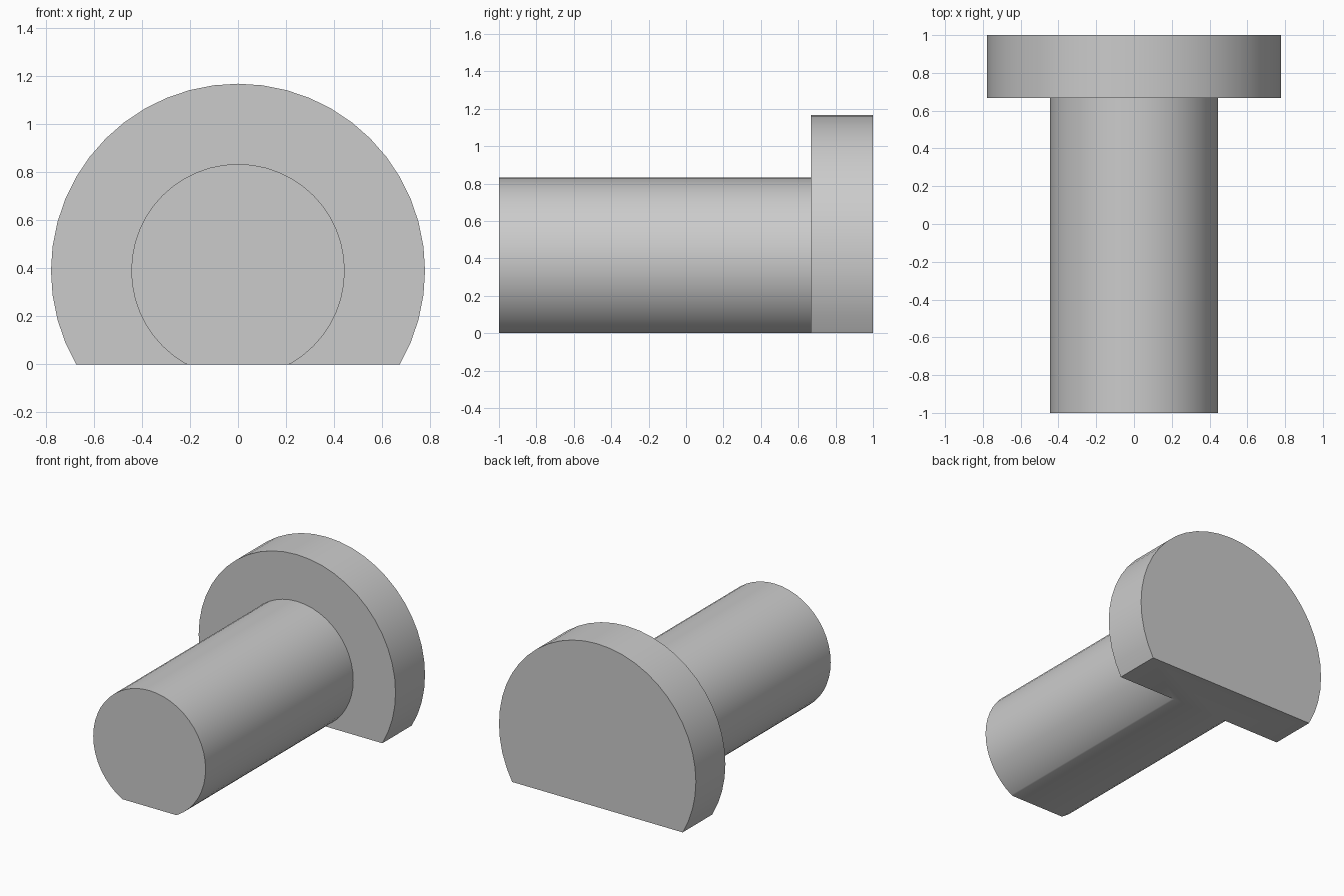
import bpy, bmesh, math
from mathutils import Vector

cube = bpy.data.objects.get("Cube")
if cube:
    bpy.data.objects.remove(cube, do_unlink=True)

AXIS_Z = 0.389
SHANK_R, HEAD_R = 0.444, 0.778
FRONT, SHOULDER, BACK = -1.0, 0.667, 1.0

# Plain grey metal
grey = bpy.data.materials.new("grey_metal")
colour = (0.6, 0.6, 0.6, 1)
grey.use_nodes = True
grey.diffuse_color = colour
grey.node_tree.nodes["Principled BSDF"].inputs["Base Color"].default_value = colour

# Stepped pin: half profile turned about the y axis
bm = bmesh.new()
profile = [(0, FRONT), (SHANK_R, FRONT), (SHANK_R, SHOULDER),
           (HEAD_R, SHOULDER), (HEAD_R, BACK), (0, BACK)]
verts = [bm.verts.new((0, y, AXIS_Z + r)) for r, y in profile]
edges = [bm.edges.new(pair) for pair in zip(verts, verts[1:])]
bmesh.ops.spin(bm, geom=verts + edges, cent=(0, 0, AXIS_Z), axis=(0, 1, 0),
               angle=math.tau, steps=48)
bmesh.ops.remove_doubles(bm, verts=bm.verts[:], dist=0.0005)

# Flat underside: slice at the ground and cap the cut
geom = bm.verts[:] + bm.edges[:] + bm.faces[:]
cut = bmesh.ops.bisect_plane(bm, geom=geom, plane_co=Vector((0, 0, 0)),
                             plane_no=Vector((0, 0, 1)), clear_inner=True)
rim = [e for e in cut["geom_cut"] if isinstance(e, bmesh.types.BMEdge)]
bmesh.ops.edgeloop_fill(bm, edges=rim)

# Merge the flat end faces
bmesh.ops.dissolve_limit(bm, angle_limit=math.radians(1),
                         verts=bm.verts[:], edges=bm.edges[:])
bmesh.ops.recalc_face_normals(bm, faces=bm.faces[:])

mesh = bpy.data.meshes.new("headed_pin")
bm.to_mesh(mesh)
bm.free()
mesh.materials.append(grey)
pin = bpy.data.objects.new("headed_pin", mesh)
bpy.context.collection.objects.link(pin)

# Smooth round walls with crisp edges
bpy.ops.object.select_all(action="DESELECT")
pin.select_set(True)
bpy.context.view_layer.objects.active = pin
bpy.ops.object.shade_smooth_by_angle(angle=math.radians(30))
